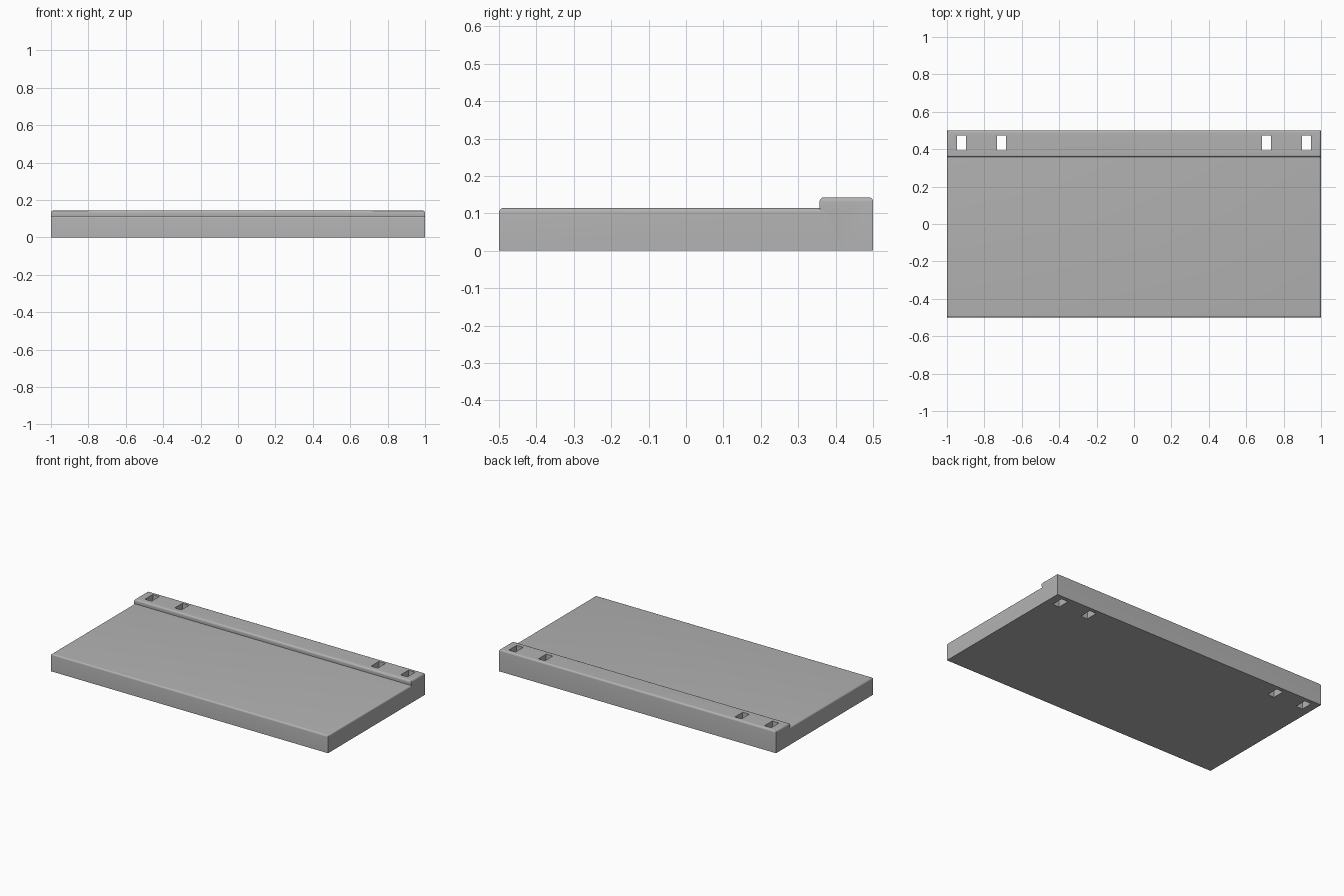
import bpy, bmesh

if "Cube" in bpy.data.objects:
    bpy.data.objects.remove(bpy.data.objects["Cube"])

grey = bpy.data.materials.new("mid grey")
grey.diffuse_color = (0.45, 0.45, 0.45, 1)
grey.use_nodes = True
grey.node_tree.nodes["Principled BSDF"].inputs["Base Color"].default_value = grey.diffuse_color


def extrude_profile(name, profile, half_width):
    """Sweep a (y, z) outline along x."""
    bm = bmesh.new()
    face = bm.faces.new([bm.verts.new((-half_width, y, z)) for y, z in profile])
    new = bmesh.ops.extrude_face_region(bm, geom=[face])["geom"]
    verts = [v for v in new if isinstance(v, bmesh.types.BMVert)]
    bmesh.ops.translate(bm, verts=verts, vec=(2 * half_width, 0, 0))
    bmesh.ops.recalc_face_normals(bm, faces=bm.faces)
    return finish(name, bm)


def finish(name, bm):
    mesh = bpy.data.meshes.new(name)
    bm.to_mesh(mesh)
    bm.free()
    mesh.materials.append(grey)
    obj = bpy.data.objects.new(name, mesh)
    bpy.context.collection.objects.link(obj)
    return obj


def round_edges(obj, radius, rule):
    bm = bmesh.new()
    bm.from_mesh(obj.data)
    edges = [e for e in bm.edges if rule(e.verts[0].co, e.verts[1].co)]
    bmesh.ops.bevel(bm, geom=edges, offset=radius, segments=5, profile=0.5,
                    affect='EDGES')
    bm.to_mesh(obj.data)
    bm.free()


def boolean(obj, other, operation):
    mod = obj.modifiers.new(operation.lower(), 'BOOLEAN')
    mod.operation, mod.object, mod.solver = operation, other, 'EXACT'
    bpy.context.view_layer.objects.active = obj
    bpy.ops.object.modifier_apply(modifier=mod.name)
    bpy.data.objects.remove(other)


# Flat board with a rounded upper rim at the front and both ends
TOP, RAIL_TOP, LIP = 0.114, 0.143, 0.105
board = extrude_profile("board", [(-0.5, 0), (0.42, 0), (0.42, TOP), (-0.5, TOP)], 1)
round_edges(board, 0.011, lambda a, b: min(a.z, b.z) > TOP - 0.001
            and min(a.y, b.y) < 0)

# Raised back rail whose rounded nose overhangs the board
rail = extrude_profile("rail", [(0.372, 0), (0.5, 0), (0.5, RAIL_TOP),
                                (0.357, RAIL_TOP), (0.357, LIP), (0.372, LIP)], 1)
round_edges(rail, 0.012, lambda a, b: min(a.z, b.z) > RAIL_TOP - 0.001
            or (max(a.y, b.y) < 0.358 and max(a.z, b.z) < LIP + 0.001))
boolean(board, rail, 'UNION')

# Four rectangular slots through the rail
for x in (-0.923, -0.709, 0.709, 0.923):
    slot = extrude_profile("slot_cutter", [(0.394, -0.1), (0.474, -0.1),
                                           (0.474, 0.3), (0.394, 0.3)], 0.024)
    slot.location.x = x
    bpy.context.view_layer.update()
    boolean(board, slot, 'DIFFERENCE')

# Smooth roundings, sharp edges elsewhere
board.select_set(True)
bpy.context.view_layer.objects.active = board
bpy.ops.object.shade_smooth_by_angle(angle=0.6)
